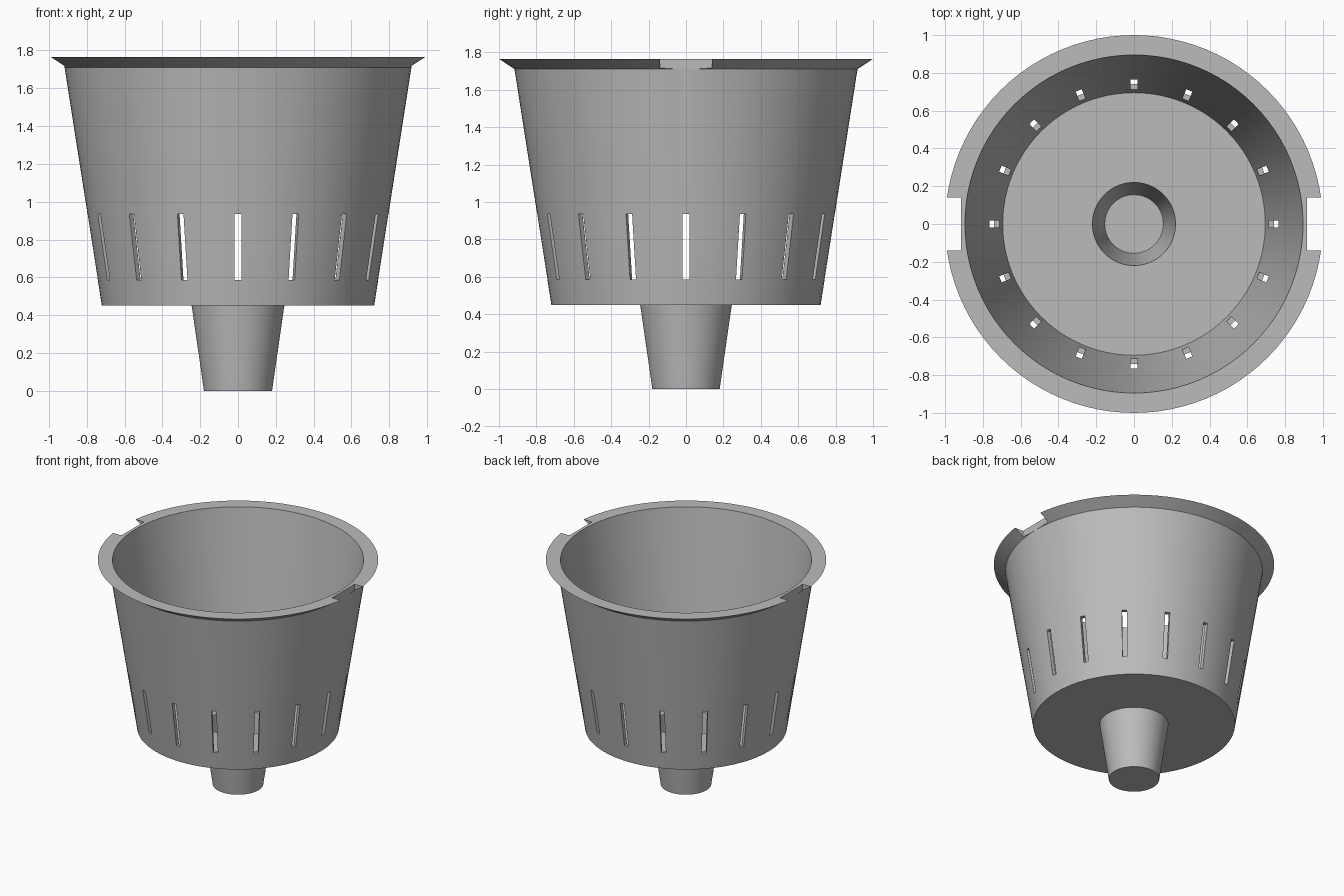
import bpy, bmesh, math
from mathutils import Matrix

SEGMENTS = 96
SLOTS = 16

cube = bpy.data.objects.get("Cube")
if cube:
    bpy.data.objects.remove(cube, do_unlink=True)

# Single grey plastic
grey = bpy.data.materials.new("grey_plastic")
grey.use_nodes = True
colour = (0.5, 0.5, 0.5, 1)
grey.diffuse_color = colour
grey.node_tree.nodes["Principled BSDF"].inputs["Base Color"].default_value = colour


def make_object(name, bm):
    bmesh.ops.recalc_face_normals(bm, faces=bm.faces)
    mesh = bpy.data.meshes.new(name)
    bm.to_mesh(mesh)
    bm.free()
    mesh.materials.append(grey)
    obj = bpy.data.objects.new(name, mesh)
    bpy.context.collection.objects.link(obj)
    return obj


def add_box(bm, size, centre, angle=0):
    matrix = (Matrix.Rotation(angle, 4, "Z") @ Matrix.Translation(centre)
              @ Matrix.Diagonal((*size, 1)))
    bmesh.ops.create_cube(bm, size=1, matrix=matrix)


# Basket, spun from one closed wall section: outside going up, inside going down
profile = [(0, 0), (0.18, 0), (0.245, 0.45), (0.72, 0.45), (0.917, 1.71),
           (1.0, 1.765), (0.895, 1.765), (0.695, 0.48), (0.22, 0.48),
           (0.155, 0.03), (0, 0.03)]
bm = bmesh.new()
verts = [bm.verts.new((r, 0, z)) for r, z in profile]
edges = [bm.edges.new(pair) for pair in zip(verts, verts[1:])]
bmesh.ops.spin(bm, geom=verts + edges, cent=(0, 0, 0), axis=(0, 0, 1),
               angle=math.tau, steps=SEGMENTS, use_merge=True)
bmesh.ops.remove_doubles(bm, verts=bm.verts, dist=0.0001)
basket = make_object("basket", bm)

# Cutter for the ring of drain slots and the two rim notches
bm = bmesh.new()
for i in range(SLOTS):
    add_box(bm, (0.2, 0.035, 0.35), (0.74, 0, 0.76), math.tau * i / SLOTS)
for side in (0, math.pi):
    add_box(bm, (0.2, 0.28, 0.2), (1.017, 0, 1.78), side)
cutter = make_object("slot_cutter", bm)

cut = basket.modifiers.new("slots_and_notches", "BOOLEAN")
cut.operation = "DIFFERENCE"
cut.solver = "EXACT"
cut.object = cutter

# Apply the cut, then shade smooth with crisp rims
bpy.ops.object.select_all(action="DESELECT")
basket.select_set(True)
bpy.context.view_layer.objects.active = basket
bpy.ops.object.modifier_apply(modifier=cut.name)
bpy.data.objects.remove(cutter, do_unlink=True)
bpy.ops.object.shade_smooth_by_angle(angle=math.radians(30))
